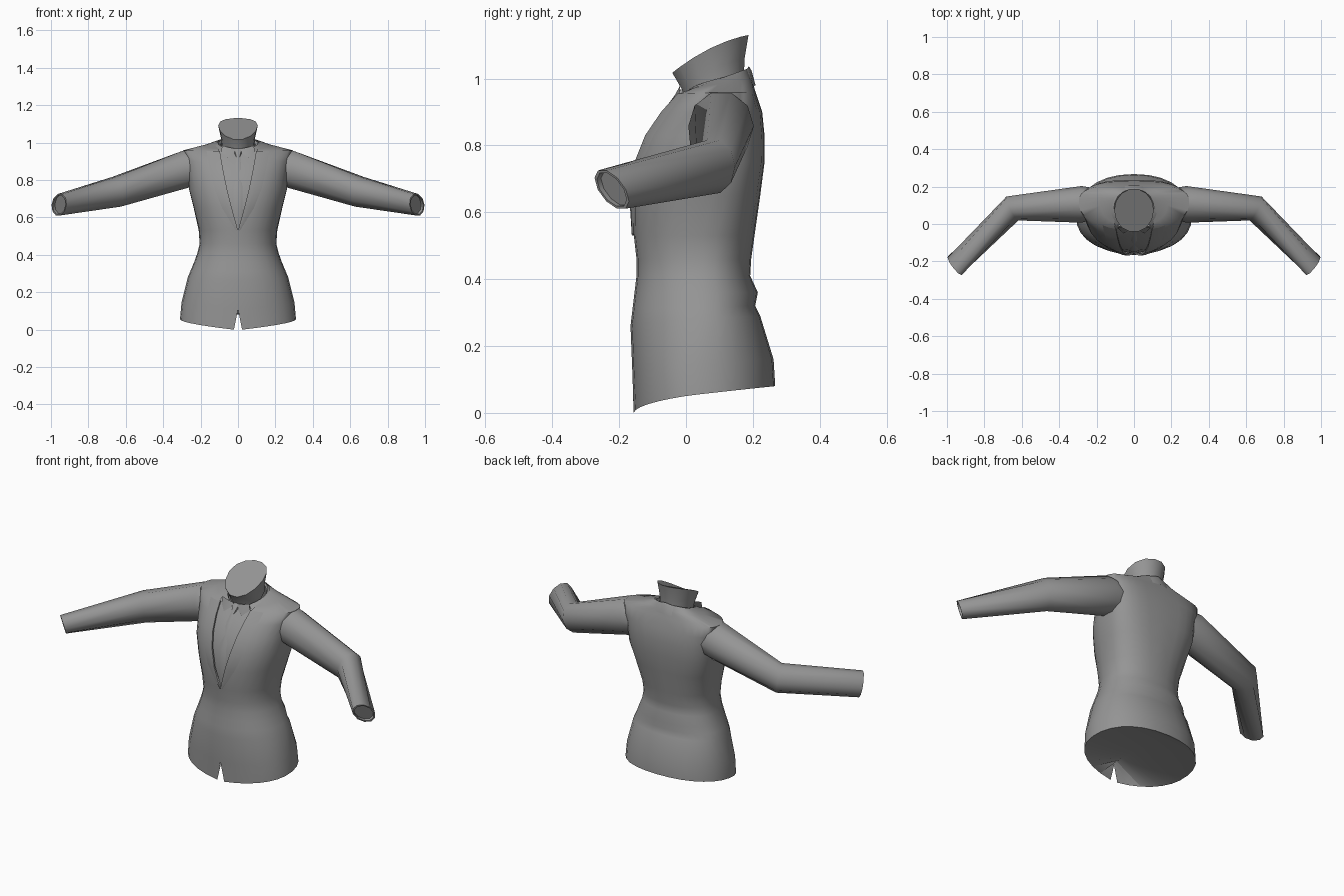
import bpy, bmesh, math
from mathutils import Vector

cube = bpy.data.objects.get("Cube")
if cube:
    bpy.data.objects.remove(cube, do_unlink=True)

GREY = (0.3, 0.3, 0.3, 1)
cloth = bpy.data.materials.new("cloth_grey")
cloth.use_nodes = True
cloth.diffuse_color = GREY
cloth.node_tree.nodes["Principled BSDF"].inputs["Base Color"].default_value = GREY


def sheet(name, rows, closed=False, cap=False, mirror=True, angle=40):
    """Skin equal-length rows of points; optionally wrap, cap the last row and mirror."""
    bm = bmesh.new()
    grid = [[bm.verts.new(p) for p in row] for row in rows]
    n = len(grid[0])
    for lower, upper in zip(grid, grid[1:]):
        for i in range(n if closed else n - 1):
            j = (i + 1) % n
            bm.faces.new((lower[i], lower[j], upper[j], upper[i]))
    if cap:
        bm.faces.new(grid[-1])
    bmesh.ops.remove_doubles(bm, verts=bm.verts, dist=0.0005)
    bmesh.ops.recalc_face_normals(bm, faces=bm.faces)
    mesh = bpy.data.meshes.new(name)
    bm.to_mesh(mesh)
    bm.free()
    mesh.materials.append(cloth)
    obj = bpy.data.objects.new(name, mesh)
    bpy.context.collection.objects.link(obj)
    if mirror:
        mod = obj.modifiers.new("Mirror", 'MIRROR')
        mod.merge_threshold = 0.002
    bpy.ops.object.select_all(action='DESELECT')
    obj.select_set(True)
    bpy.context.view_layer.objects.active = obj
    bpy.ops.object.shade_smooth_by_angle(angle=math.radians(angle))
    return obj


def lerp_table(table, z):
    for (z0, v0), (z1, v1) in zip(table, table[1:]):
        if z <= z1:
            return v0 + (v1 - v0) * max(0, (z - z0) / (z1 - z0))
    return table[-1][1]


# Jacket body: height, half width, front y, widest y, back y, front gap, rise to back
LEVELS = [
    (0.00, 0.31, -0.157, 0.04, 0.267, 0.022, 0.08),
    (0.11, 0.302, -0.16, 0.04, 0.262, 0.0, 0.05),
    (0.26, 0.268, -0.166, 0.05, 0.222, 0.0, 0.03),
    (0.31, 0.253, -0.16, 0.05, 0.207, 0.0, 0.01),
    (0.36, 0.235, -0.154, 0.05, 0.215, 0.0, 0.0),
    (0.41, 0.217, -0.148, 0.05, 0.192, 0.0, 0.0),
    (0.46, 0.205, -0.148, 0.05, 0.195, 0.0, 0.0),
    (0.53, 0.21, -0.156, 0.05, 0.205, 0.0, 0.0),
    (0.65, 0.237, -0.165, 0.06, 0.222, 0.035, 0.0),
    (0.75, 0.262, -0.152, 0.07, 0.235, 0.06, 0.0),
    (0.83, 0.268, -0.122, 0.08, 0.235, 0.078, 0.0),
    (0.90, 0.28, -0.075, 0.10, 0.228, 0.09, 0.0),
    (0.955, 0.295, -0.025, 0.11, 0.208, 0.10, 0.005),
    (0.965, 0.18, -0.015, 0.11, 0.196, 0.105, 0.035),
    (0.975, 0.115, -0.012, 0.09, 0.185, 0.1, 0.055),
]
SIDES = 14
POWER = 2.2
BACK_POWER = [(0.5, POWER), (0.8, 3.2), (0.955, 3.2), (0.965, POWER)]


def body_row(z, half, front, mid, back, gap, rise):
    start = math.asin((gap / half) ** (POWER / 2))
    row = []
    for i in range(SIDES + 1):
        t = i / SIDES
        a = start + (math.pi - start) * t
        c = math.cos(a)
        power = POWER if c > 0 else lerp_table(BACK_POWER, z)
        depth = abs(c) ** (2 / power) * ((front - mid) if c > 0 else (back - mid))
        x = half * max(0, math.sin(a)) ** (2 / power)
        row.append((x if i < SIDES else 0, mid + depth, z + rise * math.sin(t * math.pi / 2)))
    return row


body = [body_row(*level) for level in LEVELS]
sheet("jacket_body", body, angle=60)

# Underside: closes the hem, rising to the top of the front slit
hem = body[0]
sheet("jacket_underside", [
    hem,
    [(0, y, 0.11 - 0.03 * i / SIDES) for i, (_, y, _) in enumerate(hem)],
], angle=20)

# Sleeves: centre, sideways half axis, upward half axis
SLEEVE = [
    ((0.2, 0.11, 0.86), (0, 0.08, 0), (0.0, 0, 0.085)),
    ((0.28, 0.105, 0.858), (0, 0.098, 0), (0.015, 0, 0.104)),
    ((0.65, 0.083, 0.737), (0.032, 0.064, 0), (0.015, 0, 0.083)),
    ((0.957, -0.222, 0.668), (0.04, 0.042, 0), (-0.005, -0.03, 0.06)),
    ((0.957, -0.222, 0.668), (0.034, 0.036, 0), (-0.004, -0.026, 0.052)),
    ((0.945, -0.21, 0.671), (0.034, 0.036, 0), (-0.004, -0.026, 0.052)),
]


def tube_ring(centre, side, up, count=10, bow=0.0):
    ring = []
    for i in range(count):
        a = math.tau * i / count
        ring.append(Vector(centre) + Vector(side) * math.cos(a) + Vector(up) * math.sin(a)
                    + Vector((0, 0, bow * math.cos(a) ** 2)))
    return ring


sheet("sleeves", [tube_ring(*ring) for ring in SLEEVE], closed=True, cap=True, angle=50)

# Neck: tilted flaring tube with a closed top
NECK = [
    ((0, 0.088, 0.965), (0.088, 0, 0), (0, 0.088, 0.045)),
    ((0, 0.082, 1.01), (0.092, 0, 0), (0, 0.095, 0.047)),
    ((0, 0.073, 1.073), (0.106, 0, 0), (0, 0.117, 0.058)),
]
sheet("neck", [tube_ring(*ring, count=14, bow=0.018) for ring in NECK], closed=True,
      cap=True, mirror=False, angle=40)


# Front surface lookup for the layered pieces
def front_y(x, z):
    half, front, mid = (lerp_table([(l[0], l[k]) for l in LEVELS[:13]], z) for k in (1, 2, 3))
    depth = max(0, 1 - (abs(x) / half) ** POWER) ** (1 / POWER)
    return mid + depth * (front - mid)


# Lapels: strips along the neckline, folded out a little from the body
EDGE = [(0.53, 0.0), (0.65, 0.033), (0.75, 0.058), (0.83, 0.075), (0.90, 0.088), (0.955, 0.097)]
OUTER = [(0.53, 0.01), (0.65, 0.085), (0.75, 0.125), (0.83, 0.145), (0.90, 0.158), (0.955, 0.168)]
lapel = []
for (z, inner), (_, outer) in zip(EDGE, OUTER):
    xs = [inner, inner, (inner + outer) / 2, outer]
    lifts = [0.004, -0.006, -0.006, -0.001]
    lapel.append([(x, front_y(x, z) + lift, z) for x, lift in zip(xs, lifts)])
sheet("lapels", lapel)

# Jacket collar: folded band around the back of the neck
BANDS = [(0.098, 0.096, 0.945, 0.08), (0.107, 0.1, 0.965, 0.072), (0.13, 0.108, 0.962, 0.062),
         (0.165, 0.12, 0.95, 0.03)]
collar = []
for half, depth, low, rise in BANDS:
    row = []
    for i in range(9):
        a = math.radians(-55 + 145 * i / 8)
        row.append((half * math.cos(a) if i < 8 else 0, 0.088 + depth * math.sin(a),
                    low + rise * (i / 8) ** 0.8))
    collar.append(row)
sheet("jacket_collar", collar, angle=60)

# Shirt front set back behind the neckline
shirt = []
for z, edge in EDGE:
    width = edge + 0.015
    shirt.append([(width * k / 3, front_y(width * k / 3, z) + 0.012, z) for k in range(4)])
sheet("shirt_front", shirt)

# Shirt collar wings lying against the shirt
WINGS = [[(0.012, 0.968), (0.05, 0.975), (0.085, 0.985)],
         [(0.02, 0.945), (0.055, 0.92), (0.09, 0.95)]]
sheet("shirt_collar", [[(x, front_y(x, z) + 0.004, z) for x, z in row] for row in WINGS])

# Tie blade and knot
TIE = [(0.53, 0.004), (0.62, 0.026), (0.75, 0.024), (0.88, 0.016), (0.93, 0.012)]
sheet("tie_blade", [[(0, front_y(0, z) + 0.002, z), (w, front_y(0, z) + 0.009, z)]
                    for z, w in TIE])
KNOT = [(0.92, 0.011, -0.046), (0.955, 0.024, -0.02), (0.968, 0.018, -0.008)]
sheet("tie_knot", [[(0, y - 0.01, z), (w * 0.7, y - 0.006, z), (w, y + 0.01, z)]
                   for z, w, y in KNOT])
